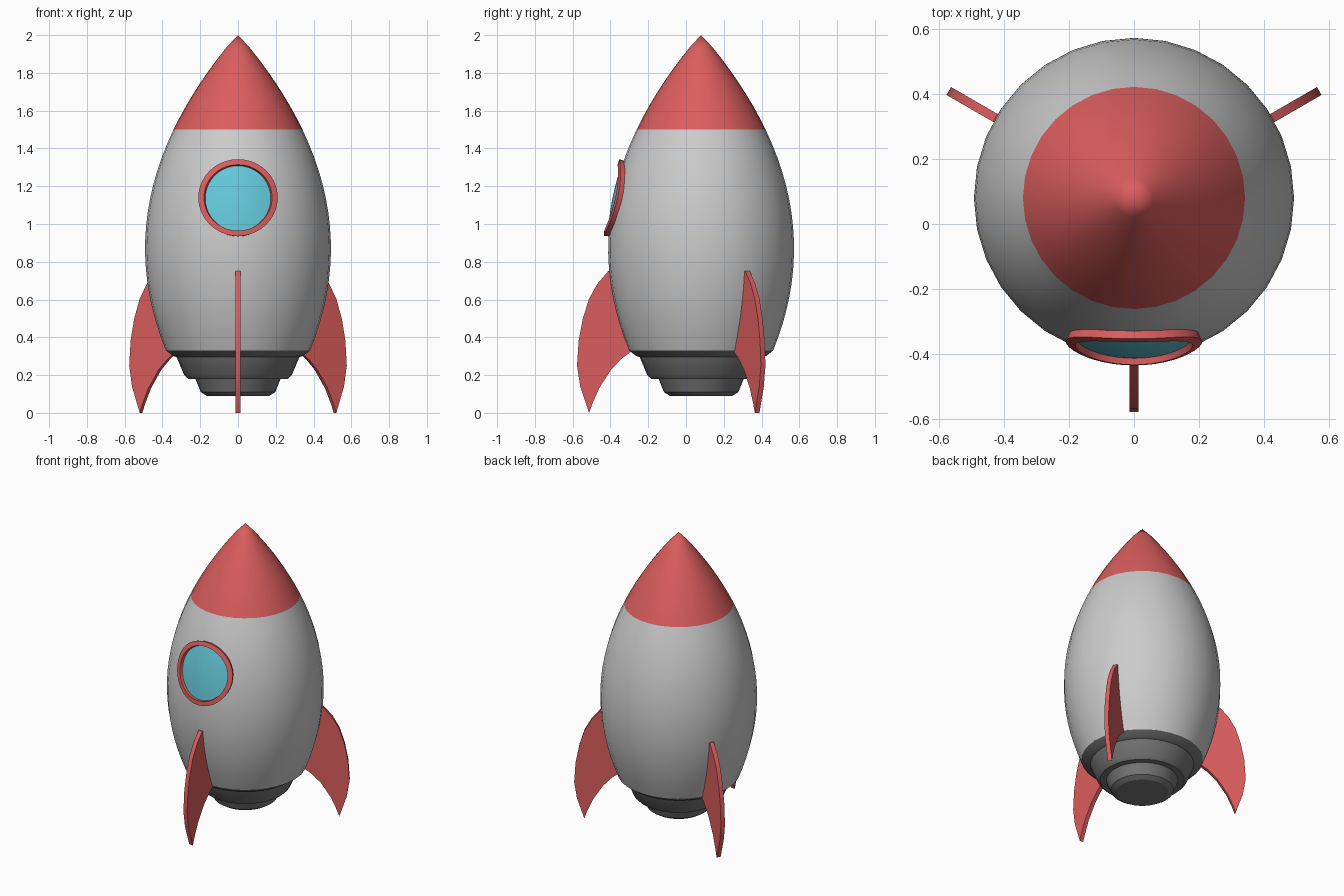
import bpy, bmesh
from math import sin, cos, pi, sqrt, radians
from mathutils import Matrix, Vector

if "Cube" in bpy.data.objects:
    bpy.data.objects.remove(bpy.data.objects["Cube"])

AXIS_Y = 0.08      # the hull axis sits slightly behind the origin
SIDES = 32


def material(name, rgb):
    m = bpy.data.materials.new(name)
    m.diffuse_color = (*rgb, 1)
    m.use_nodes = True
    m.node_tree.nodes["Principled BSDF"].inputs["Base Color"].default_value = m.diffuse_color
    return m


RED = material("red", (0.71, 0.11, 0.11))
GLASS = material("glass_blue", (0.13, 0.58, 0.70))
DARK = material("dark_grey", (0.18, 0.18, 0.18))


def finish(name, bm, mat=None, angle=30):
    bmesh.ops.remove_doubles(bm, verts=bm.verts, dist=1e-5)
    bmesh.ops.recalc_face_normals(bm, faces=bm.faces)
    me = bpy.data.meshes.new(name)
    bm.to_mesh(me)
    bm.free()
    ob = bpy.data.objects.new(name, me)
    bpy.context.collection.objects.link(ob)
    if mat:
        me.materials.append(mat)
    bpy.ops.object.select_all(action='DESELECT')
    ob.select_set(True)
    bpy.context.view_layer.objects.active = ob
    bpy.ops.object.shade_smooth_by_angle(angle=radians(angle))
    return ob


def hull_r(z):
    return max(0.0, 0.492 - 0.38 * (z - 0.87) ** 2)


def lathe(name, profile, mat=None, angle=30):
    bm = bmesh.new()
    vs = [bm.verts.new((r, AXIS_Y, z)) for r, z in profile]
    es = [bm.edges.new(p) for p in zip(vs, vs[1:])]
    bmesh.ops.spin(bm, geom=vs + es, cent=(0, AXIS_Y, 0), axis=(0, 0, 1),
                   angle=2 * pi, steps=SIDES, use_merge=True)
    return finish(name, bm, mat, angle)


# Hull, nose and stepped engine base
hull_z = [0.33 + 1.17 * i / 16 for i in range(17)]
lathe("hull", [(hull_r(z), z) for z in hull_z])
nose_z = [1.5 + 0.5 * i / 8 for i in range(8)]
lathe("nose_cone", [(hull_r(z), z) for z in nose_z] + [(0, 2.0)], RED)
lathe("engine_base", [(0.381, 0.33), (0.345, 0.302), (0.325, 0.295), (0.285, 0.20),
                      (0.265, 0.18), (0.225, 0.18), (0.197, 0.11), (0.165, 0.09),
                      (0, 0.09)], DARK)


# Three curved fins, each a thin extruded outline of (radius, height)
FIN = [(0.44, 0.75), (0.492, 0.75), (0.548, 0.685), (0.593, 0.605), (0.626, 0.50),
       (0.648, 0.385), (0.657, 0.25), (0.64, 0.14), (0.593, 0.0), (0.575, 0.05),
       (0.54, 0.13), (0.477, 0.228), (0.42, 0.288), (0.355, 0.335)]
for name, deg in (("front_fin", -90), ("right_fin", 30), ("left_fin", 150)):
    bm = bmesh.new()
    face = bm.faces.new([bm.verts.new((r, -0.014, z)) for r, z in FIN])
    ext = bmesh.ops.extrude_face_region(bm, geom=[face])["geom"]
    bmesh.ops.translate(bm, vec=(0, 0.028, 0),
                        verts=[v for v in ext if isinstance(v, bmesh.types.BMVert)])
    bm.transform(Matrix.Translation((0, AXIS_Y, 0)) @ Matrix.Rotation(radians(deg), 4, 'Z'))
    finish(name, bm, RED)


# Round window wrapped onto the front of the hull
def on_hull(rad, ang, lift):
    x, z = rad * cos(ang), 1.135 + rad * sin(ang)
    r = hull_r(z)
    y = -sqrt(r * r - x * x)
    n = Vector((x / r, y / r, 0.76 * (z - 0.87))).normalized()
    return Vector((x, y + AXIS_Y, z)) + n * lift


def wrapped(name, section, mat, closed):
    bm = bmesh.new()
    n = 40
    rings = [[bm.verts.new(on_hull(rad, 2 * pi * i / n, lift)) for i in range(n)]
             for rad, lift in section]
    pairs = list(zip(rings, rings[1:]))
    if closed:
        pairs.append((rings[-1], rings[0]))
    else:
        bm.faces.new(rings[-1])
    for a, b in pairs:
        for i in range(n):
            j = (i + 1) % n
            bm.faces.new((a[i], a[j], b[j], b[i]))
    return finish(name, bm, mat)


wrapped("window_frame", [(0.2, -0.01), (0.2, 0.024), (0.172, 0.024), (0.172, -0.01)], RED, True)
wrapped("window_glass", [(0.18, 0.004), (0.135, 0.004), (0.09, 0.004), (0.045, 0.004),
                         (0.012, 0.004)], GLASS, False)
